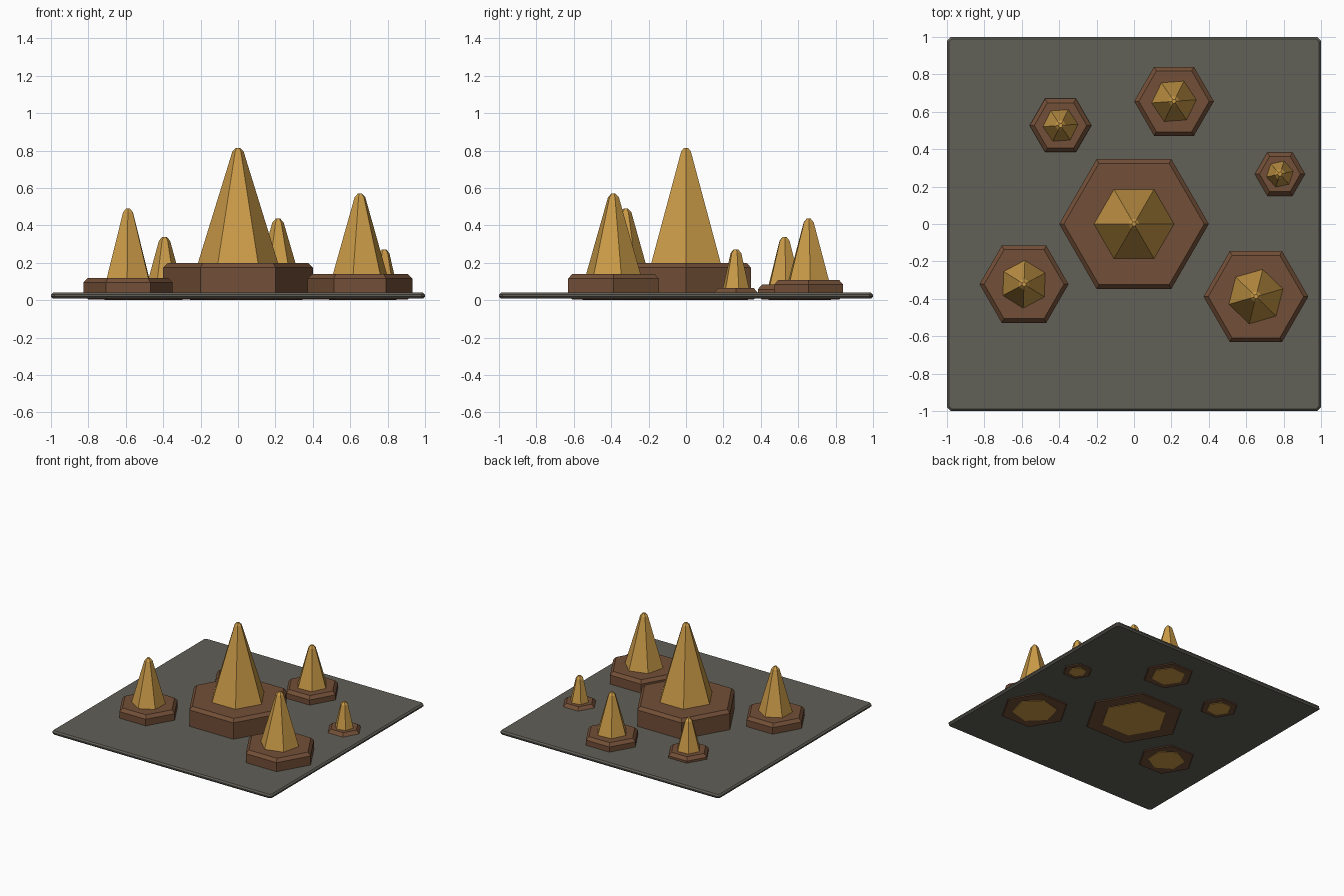
import bpy, bmesh
from math import cos, sin, pi, radians

if "Cube" in bpy.data.objects:
    bpy.data.objects.remove(bpy.data.objects["Cube"])


def material(name, rgb):
    m = bpy.data.materials.new(name)
    m.diffuse_color = (*rgb, 1)
    m.use_nodes = True
    m.node_tree.nodes["Principled BSDF"].inputs["Base Color"].default_value = m.diffuse_color
    return m


STONE = material("grey_stone", (0.12, 0.115, 0.095))
EARTH = material("brown_rock", (0.17, 0.078, 0.038))
AMBER = material("amber_crystal", (0.60, 0.33, 0.065))


def finish(bm, name, mat):
    bmesh.ops.recalc_face_normals(bm, faces=bm.faces)
    mesh = bpy.data.meshes.new(name)
    bm.to_mesh(mesh)
    bm.free()
    mesh.materials.append(mat)
    ob = bpy.data.objects.new(name, mesh)
    bpy.context.collection.objects.link(ob)
    return ob


def hex_stack(name, x, y, profile, mat, turn=0):
    """Six-sided solid through (radius, height) rings, capped at both ends."""
    bm = bmesh.new()
    rings = [[bm.verts.new((x + r * cos(radians(turn) + i * pi / 3),
                            y + r * sin(radians(turn) + i * pi / 3), z))
              for i in range(6)] for r, z in profile]
    for a, b in zip(rings, rings[1:]):
        for i in range(6):
            j = (i + 1) % 6
            bm.faces.new((a[i], a[j], b[j], b[i]))
    bm.faces.new(rings[0])
    bm.faces.new(rings[-1])
    return finish(bm, name, mat)


# Thin square ground plate with chamfered edges
bm = bmesh.new()
bmesh.ops.create_cube(bm, size=1)
for v in bm.verts:
    v.co = (v.co.x * 2, v.co.y * 2, 0.025 + v.co.z * 0.032)
upright = [e for e in bm.edges if abs(e.verts[0].co.z - e.verts[1].co.z) > 0.01]
bmesh.ops.bevel(bm, geom=upright, offset=0.02, segments=1, affect='EDGES')
flat = [e for e in bm.edges if abs(e.verts[0].co.z - e.verts[1].co.z) < 0.001]
bmesh.ops.bevel(bm, geom=flat, offset=0.011, segments=1, affect='EDGES')
finish(bm, "ground_plate", STONE)

# x, y, rock radius, rock top, crystal radius at rock top, crystal tip, turn
CLUSTERS = [
    ("centre", 0.0, 0.0, 0.40, 0.20, 0.214, 0.815, 0),
    ("front_right", 0.652, -0.388, 0.28, 0.14, 0.150, 0.570, 16),
    ("front_left", -0.588, -0.322, 0.238, 0.12, 0.128, 0.490, 28),
    ("back_left", -0.393, 0.527, 0.165, 0.083, 0.094, 0.338, 4),
    ("back_right", 0.214, 0.656, 0.213, 0.108, 0.120, 0.436, 4),
    ("right", 0.780, 0.267, 0.134, 0.066, 0.073, 0.272, 12),
]
for name, x, y, rock_r, rock_top, cry_r, tip, turn in CLUSTERS:
    # Hexagonal rock base, chamfered top and bottom
    c = 0.025
    hex_stack("rock_base_" + name, x, y,
              [(rock_r - c, 0.003), (rock_r, 0.003 + c),
               (rock_r, rock_top - c), (rock_r - c, rock_top)], EARTH)
    # Tapered crystal with a blunt tip, running down through the rock
    tip_r, tip_z = 0.030, tip - 0.02
    slope = (cry_r - tip_r) / (tip_z - rock_top)
    foot_r = cry_r + slope * rock_top
    hex_stack("crystal_" + name, x, y,
              [(foot_r - 0.022, 0), (foot_r - slope * 0.02, 0.02),
               (tip_r, tip_z), (0.012, tip)], AMBER, turn)
